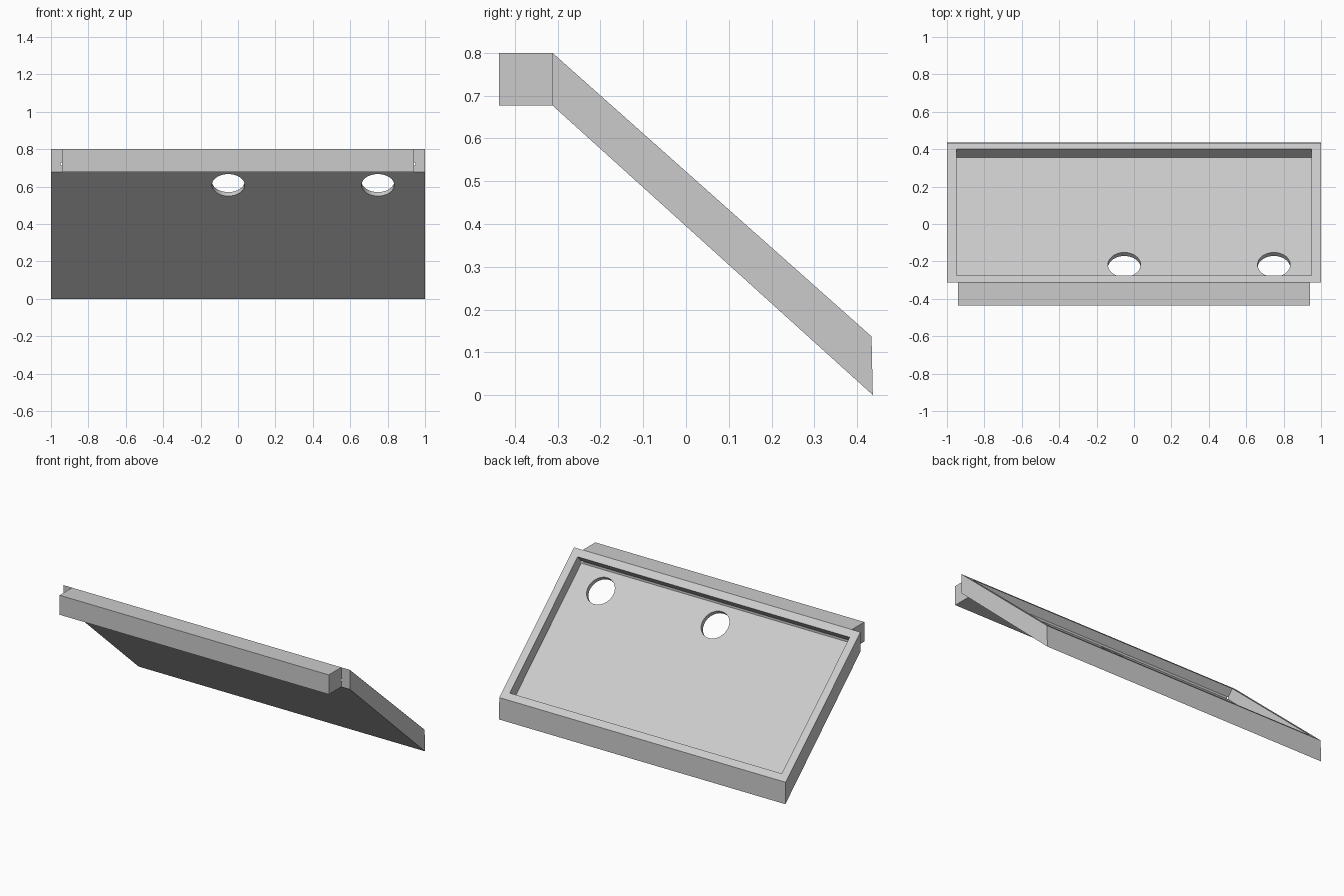
import bpy, bmesh, math
from mathutils import Matrix, Vector

if "Cube" in bpy.data.objects:
    bpy.data.objects.remove(bpy.data.objects["Cube"])

grey = bpy.data.materials.new("plain_grey")
grey.use_nodes = True
colour = (0.6, 0.6, 0.6, 1)
grey.diffuse_color = colour
grey.node_tree.nodes["Principled BSDF"].inputs["Base Color"].default_value = colour

SLOPE = math.atan2(0.667, 0.745)
TILT = Matrix.Rotation(-SLOPE, 4, 'X')
NORMAL = TILT.to_3x3() @ Vector((0, 0, 1))


def finish(name, bm):
    bmesh.ops.recalc_face_normals(bm, faces=bm.faces)
    mesh = bpy.data.meshes.new(name)
    bm.to_mesh(mesh)
    bm.free()
    mesh.materials.append(grey)
    obj = bpy.data.objects.new(name, mesh)
    bpy.context.collection.objects.link(obj)
    return obj


def prism(name, profile, half_width):
    """Extrude a (y, z) profile across x."""
    bm = bmesh.new()
    face = bm.faces.new([bm.verts.new((-half_width, y, z)) for y, z in profile])
    ext = bmesh.ops.extrude_face_region(bm, geom=[face])
    moved = [v for v in ext["geom"] if isinstance(v, bmesh.types.BMVert)]
    bmesh.ops.translate(bm, verts=moved, vec=(2 * half_width, 0, 0))
    return finish(name, bm)


def box_cutter(name, centre, size):
    bm = bmesh.new()
    matrix = Matrix.Translation(centre) @ TILT @ Matrix.Diagonal((*size, 1))
    bmesh.ops.create_cube(bm, size=1, matrix=matrix)
    return finish(name, bm)


def hole_cutter(name, centre, radius):
    bm = bmesh.new()
    bmesh.ops.create_cone(bm, cap_ends=True, segments=64, radius1=radius, radius2=radius,
                          depth=0.12, matrix=Matrix.Translation(centre) @ TILT)
    return finish(name, bm)


# Sloping tray body
tray = prism("sloping_tray", [(-0.312, 0.8), (-0.312, 0.677), (0.437, 0), (0.434, 0.137)], 1)

# Ledge along the high edge
prism("front_ledge", [(-0.437, 0.8), (-0.437, 0.677), (-0.312, 0.677), (-0.312, 0.8)], 0.94)

# Shallow recess and two round holes
rim_centre = Vector((0, 0.0625, 0.467))
cutters = [box_cutter("recess_cutter", rim_centre + NORMAL * (0.1 - 0.066), (1.9, 0.906, 0.2))]
for i, x in enumerate((-0.052, 0.748)):
    cutters.append(hole_cutter(f"hole_cutter_{i}", Vector((x, -0.228, 0.617)), 0.0875))

for cutter in cutters:
    cutter.hide_render = True
    mod = tray.modifiers.new(cutter.name, 'BOOLEAN')
    mod.operation = 'DIFFERENCE'
    mod.solver = 'EXACT'
    mod.object = cutter

# Bake the cuts and remove the helpers
graph = bpy.context.evaluated_depsgraph_get()
cut_mesh = bpy.data.meshes.new_from_object(tray.evaluated_get(graph))
tray.modifiers.clear()
tray.data = cut_mesh
for cutter in cutters:
    bpy.data.objects.remove(cutter)

# Smooth hole walls, crisp edges elsewhere
bpy.ops.object.select_all(action='DESELECT')
tray.select_set(True)
bpy.context.view_layer.objects.active = tray
bpy.ops.object.shade_smooth_by_angle(angle=math.radians(30))
